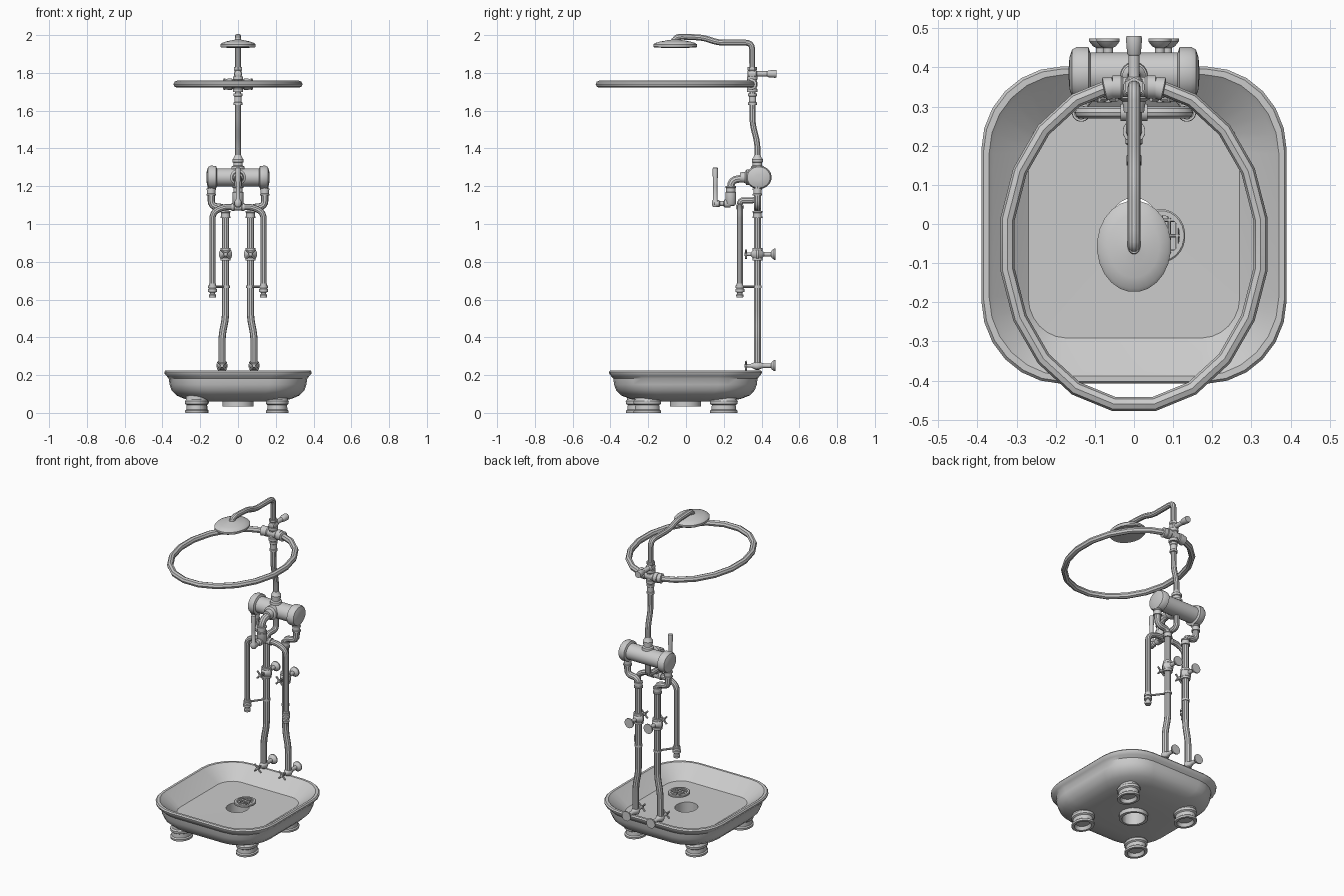
import bpy, bmesh
from math import sin, cos, pi, radians
from mathutils import Vector

if "Cube" in bpy.data.objects:
    bpy.data.objects.remove(bpy.data.objects["Cube"])

def finish(name, me, angle=35):
    bm = bmesh.new()
    bm.from_mesh(me)
    bmesh.ops.recalc_face_normals(bm, faces=bm.faces)
    bm.to_mesh(me)
    bm.free()
    me.shade_smooth()
    me.set_sharp_from_angle(angle=radians(angle))
    ob = bpy.data.objects.new(name, me)
    bpy.context.collection.objects.link(ob)
    return ob

def skin(name, rings, closed=False):
    """Bridge equal-sized rings of points; cap the ends unless closed."""
    bm = bmesh.new()
    vs = [[bm.verts.new(p) for p in r] for r in rings]
    n = len(vs[0])
    pairs = list(zip(vs, vs[1:])) + ([(vs[-1], vs[0])] if closed else [])
    for a, b in pairs:
        for i in range(n):
            j = (i + 1) % n
            bm.faces.new((a[i], a[j], b[j], b[i]))
    if not closed:
        bm.faces.new(vs[0])
        bm.faces.new(vs[-1])
    me = bpy.data.meshes.new(name)
    bm.to_mesh(me)
    bm.free()
    return finish(name, me)

def lathe(name, prof, loc, axis=(0, 0, 1), n=20, scale=(1, 1, 1), closed=False):
    """Spin (radius, height) pairs around an axis through loc."""
    q = Vector((0, 0, 1)).rotation_difference(Vector(axis))
    rings = []
    for r, t in prof:
        ring = []
        for i in range(n):
            a = 2 * pi * (i + .5) / n
            p = q @ Vector((r * cos(a), r * sin(a), t))
            ring.append(Vector(loc) + Vector(c * s for c, s in zip(p, scale)))
        rings.append(ring)
    return skin(name, rings, closed)

def tube(name, pts, r, bend=.03, cyclic=False, res=3):
    """Round pipe along a path with rounded corners."""
    pts = [Vector(p) for p in pts]
    path = list(pts)
    if not cyclic:
        path = [pts[0]]
        for a, b, c in zip(pts, pts[1:], pts[2:]):
            d = min(bend, (a - b).length * .48, (c - b).length * .48)
            p, q = b + (a - b).normalized() * d, b + (c - b).normalized() * d
            path += [p.lerp(b, t).lerp(b.lerp(q, t), t) for t in (0, .25, .5, .75, 1)]
        path.append(pts[-1])
    cu = bpy.data.curves.new(name, 'CURVE')
    cu.dimensions = '3D'
    cu.bevel_depth, cu.bevel_resolution, cu.use_fill_caps = r, res, True
    sp = cu.splines.new('POLY')
    sp.points.add(len(path) - 1)
    for k, p in zip(sp.points, path):
        k.co = (*p, 1)
    sp.use_cyclic_u = cyclic
    tmp = bpy.data.objects.new(name + "_path", cu)
    bpy.context.collection.objects.link(tmp)
    dg = bpy.context.evaluated_depsgraph_get()
    me = bpy.data.meshes.new_from_object(tmp.evaluated_get(dg))
    bpy.data.objects.remove(tmp)
    return finish(name, me)

def sleeve(name, loc, r, half, axis=(0, 0, 1), n=20):
    """Pipe fitting with a bead on each end."""
    b = r * .15
    return lathe(name, [(r * .8, -half), (r + b, -half), (r + b, -half * .6), (r, -half * .5),
                        (r, half * .5), (r + b, half * .6), (r + b, half), (r * .8, half)], loc, axis, n)

def wall_valve(name, x, y, z, ball):
    """Stop valve with a cross handle in front and a wall flange behind."""
    lathe(name + "_body", [(.008, -.06), (.01, -.035), (ball * .65, -.022), (ball, -.006), (ball, .006),
                           (ball * .65, .022), (.012, .035), (.012, .072), (.02, .076), (.03, .088),
                           (.03, .096)], (x, y, z), (0, 1, 0), 16)
    lathe(name + "_hub", [(.009, -.068), (.011, -.062), (.009, -.052)], (x, y, z), (0, 1, 0), 12)
    for k in range(2):
        d = Vector((cos(pi / 4 + k * pi / 2), 0, sin(pi / 4 + k * pi / 2))) * .032
        c = Vector((x, y - .06, z))
        tube(f"{name}_handle_{k}", [c - d, c + d], .0055, res=2)

def rrect(hx, hy, f, z, cy=-.003, seg=7):
    """Rounded rectangle ring; f is the corner share of the half size."""
    out = []
    for q, (sx, sy) in enumerate(((1, 1), (-1, 1), (-1, -1), (1, -1))):
        for i in range(seg):
            a = q * pi / 2 + (i / (seg - 1) * .98 + .01) * pi / 2
            out.append((sx * hx * (1 - f) + hx * f * cos(a), cy + sy * hy * (1 - f) + hy * f * sin(a), z))
    return out

# Shower tray: drain spout, belly, rolled rim, sloped inside, floor
tray = [(.064, .07, 1, .035), (.083, .083, 1, .035), (.083, .083, 1, .06), (.2, .21, .7, .061),
        (.28, .29, .62, .073), (.325, .34, .58, .092), (.352, .367, .56, .12), (.362, .378, .55, .15),
        (.367, .382, .55, .182), (.378, .394, .54, .195), (.388, .403, .53, .207), (.39, .405, .53, .217),
        (.384, .399, .53, .225), (.37, .385, .53, .225), (.36, .373, .52, .215), (.27, .288, .36, .15),
        (.064, .07, 1, .149)]
skin("shower_tray", [rrect(*t) for t in tray], closed=True)

# Tray feet, hollow underneath
foot = [(.045, .02), (.055, 0), (.073, 0), (.074, .012), (.066, .018), (.064, .042), (.074, .048),
        (.075, .062), (.068, .07), (.066, .1), (.04, .1)]
for nm, x, y in (("front_right", .208, -.205), ("back_right", .208, .2),
                 ("back_left", -.215, .2), ("front_left", -.22, -.245)):
    lathe("foot_" + nm, foot, (x, y, 0), scale=(.82, 1, 1))

# Drain grate lifted off its hole
g = (.07, -.03, .213)
lathe("grate_ring", [(.052, -.005), (.068, -.005), (.068, .003), (.064, .006), (.052, .006)],
      g, n=24, scale=(.9, 1, 1), closed=True)
for k in range(-2, 3):
    u = k * .02
    h = (.056 ** 2 - u * u) ** .5
    tube(f"grate_bar_y_{k + 2}", [(g[0] + u, g[1] - h, g[2]), (g[0] + u, g[1] + h, g[2])], .0045, res=1)
    if k % 2 == 0:
        tube(f"grate_bar_x_{k + 2}", [(g[0] - h * .92, g[1] + u, g[2]), (g[0] + h * .92, g[1] + u, g[2])],
             .0045, res=1)

Y = .378
for s, side in ((-1, "left"), (1, "right")):
    # Supply pipe with dog-leg, elbowing out and up into the tank
    tube("supply_pipe_" + side, [(s * .085, Y, .232), (s * .085, Y, .41), (s * .066, Y, .5),
                                 (s * .066, Y, 1.09), (s * .142, Y, 1.09), (s * .142, Y, 1.22)], .019, .04)
    sleeve("elbow_collar_low_" + side, (s * .066, Y, 1.05), .023, .018)
    sleeve("elbow_collar_high_" + side, (s * .142, Y, 1.17), .022, .018)
    wall_valve("floor_valve_" + side, s * .085, Y, .25, .024)
    wall_valve("mid_valve_" + side, s * .066, Y, .84, .036)
    sleeve("mid_valve_collar_" + side, (s * .066, Y, .84), .024, .034)
    # Nozzle at the end of the arched pipe and its bracket
    lathe("nozzle_" + side, [(.012, -.045), (.018, -.045), (.02, -.03), (.014, -.026), (.014, -.018),
                             (.024, -.014), (.024, .0), (.018, .006), (.018, .03)], (s * .135, .285, .655))
    tube("bracket_" + side, [(s * .135, .285, .668), (s * .066, Y, .668)], .006)
    for nm, x, y in (("front", .135, .285), ("back", .066, Y)):
        lathe(f"bracket_clip_{nm}_{side}", [(.01, -.006), (.023, -.006), (.023, .006), (.01, .006)],
              (s * x, y, .668))

# Arched pipe in front and the link back under the tank
tube("arched_pipe", [(-.135, .285, .64), (-.135, .285, 1.06), (-.08, .285, 1.09), (.08, .285, 1.09),
                     (.135, .285, 1.06), (.135, .285, .64)], .0165, .06)
tube("arch_link", [(0, .285, 1.08), (0, .285, 1.125), (0, Y, 1.125), (0, Y, 1.2)], .017, .03)
sleeve("arch_tee", (0, .285, 1.09), .019, .035, (1, 0, 0))

# Mixing tank: body with banded, domed ends
half = [(.052, .115), (.066, .12), (.067, .15), (.06, .163), (.04, .17), (.015, .172)]
lathe("mixing_tank", [(r, -t) for r, t in reversed(half)] + half, (0, .385, 1.247), (1, 0, 0), 24,
      scale=(.97, 1.02, .93))
lathe("tank_top_fitting", [(.036, 1.29), (.034, 1.305), (.025, 1.31), (.025, 1.325), (.03, 1.328),
                           (.03, 1.342), (.022, 1.352), (.017, 1.365)], (0, Y, 0))

# Control outlet: arm, drop, and upright lever
lathe("outlet_flange", [(.04, -.02), (.042, .015), (.03, .022), (.026, .05)], (0, .335, 1.247), (0, -1, 0))
tube("outlet_arm", [(0, .34, 1.243), (0, .237, 1.235), (0, .237, 1.11)], .021, .04)
sleeve("outlet_collar", (0, .237, 1.18), .025, .02)
lathe("outlet_valve", [(.018, .05), (.029, .04), (.029, -.01), (.022, -.02), (.01, -.024)], (0, .237, 1.118))
lathe("lever_stem", [(.022, 0), (.022, .03), (.013, .036), (.013, .055), (.019, .06), (.019, .085),
                     (.01, .092)], (0, .235, 1.108), (0, -1, 0))
lathe("lever_handle", [(.012, 1.09), (.018, 1.1), (.018, 1.12), (.012, 1.13), (.011, 1.2), (.015, 1.285),
                       (.013, 1.297), (.005, 1.3)], (0, .155, 0), n=14)

# Main riser, top bend and shower arm
tube("riser_pipe", [(0, Y, 1.34), (0, Y, 1.43), (0, .352, 1.53), (0, .35, 1.96), (0, .17, 1.96),
                    (0, .09, 1.987), (0, -.03, 1.992), (0, -.058, 1.985), (0, -.058, 1.955)], .0165, .035)
sleeve("riser_collar", (0, .352, 1.66), .02, .03)

# Diverter valve above the ring, pointing to the wall
sleeve("diverter_body", (0, .35, 1.795), .022, .035, n=6)
lathe("diverter_stem", [(.012, -.025), (.018, -.022), (.022, -.01), (.022, .02), (.014, .026), (.014, .08),
                        (.018, .085), (.021, .12), (.02, .13)], (0, .35, 1.795), (0, 1, 0), 14)

# Oval curtain ring with its tee
N = 20
tube("curtain_ring", [(.327 * sin(2 * pi * (i + .5) / N), -.052 + .413 * cos(2 * pi * (i + .5) / N), 1.74)
                      for i in range(N)], .0185, cyclic=True, res=2)
sleeve("ring_tee", (0, .35, 1.74), .026, .055, (1, 0, 0))
sleeve("ring_tee_upright", (0, .35, 1.74), .024, .042)
for s, side in ((-1, "left"), (1, "right")):
    lathe("ring_socket_" + side, [(.022, 0), (.027, .002), (.03, .025), (.022, .028)],
          (s * .05, .35, 1.74), (s, -.22, 0))

# Shower head: shallow oval dome
lathe("shower_head", [(.105, 1.936), (.112, 1.934), (.117, 1.94), (.117, 1.95), (.108, 1.958), (.08, 1.966),
                      (.045, 1.972), (.02, 1.976), (.018, 1.985)], (0, -.057, 0), n=24, scale=(.81, 1, 1))
lathe("spray_plate", [(.02, 1.931), (.1, 1.934), (.104, 1.942)], (0, -.057, 0), n=24, scale=(.81, 1, 1))
